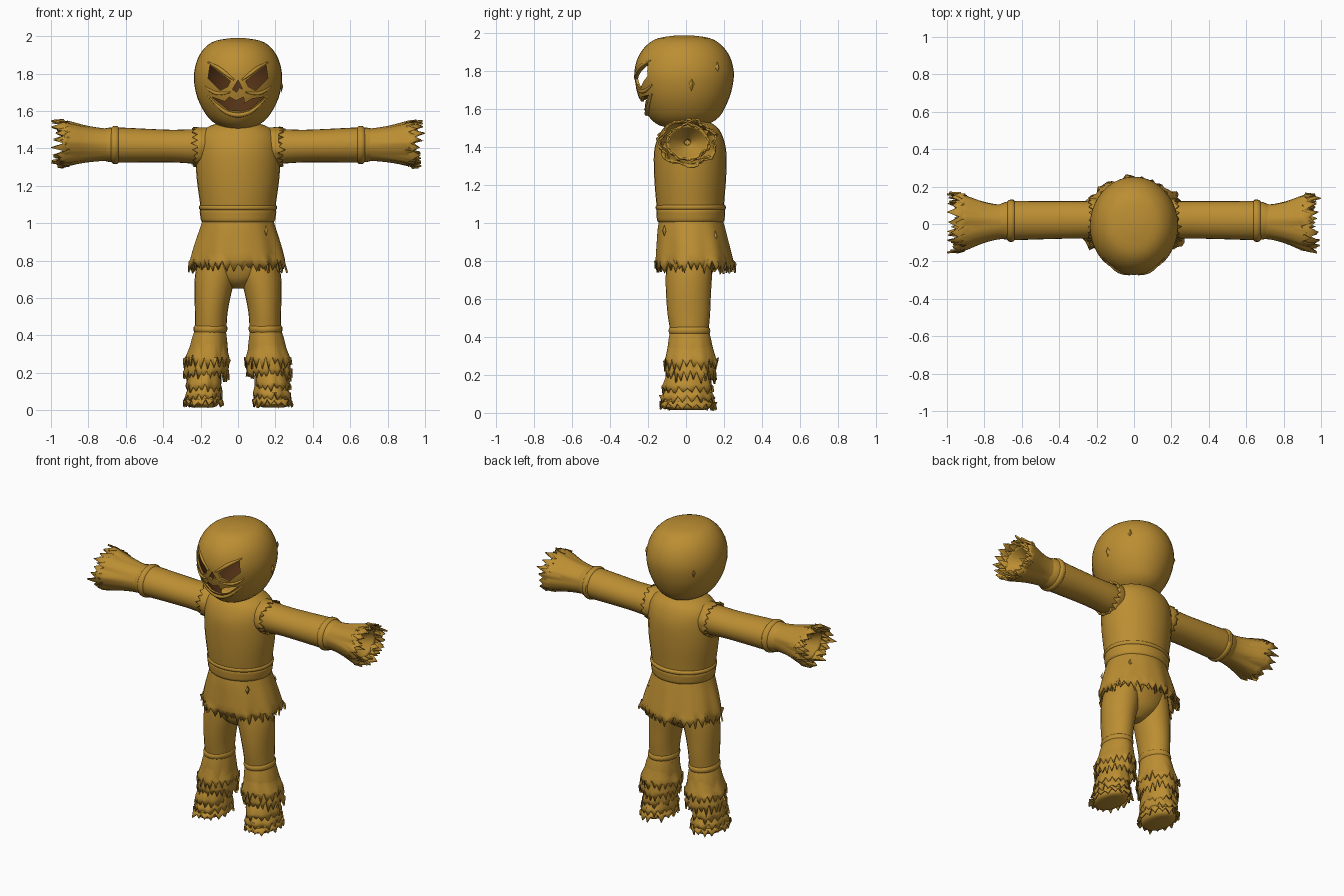
import bpy, bmesh, math, random
from math import sin, cos, pi, radians
from mathutils import Vector

random.seed(7)
cube = bpy.data.objects.get("Cube")
if cube:
    bpy.data.objects.remove(cube, do_unlink=True)


def material(name, rgb):
    m = bpy.data.materials.new(name)
    m.use_nodes = True
    m.diffuse_color = (*rgb, 1)
    m.node_tree.nodes["Principled BSDF"].inputs["Base Color"].default_value = (*rgb, 1)
    return m


STRAW = material("straw burlap", (0.50, 0.27, 0.032))
DARK = material("dark hollow", (0.09, 0.032, 0.008))


def activate(ob):
    bpy.ops.object.select_all(action='DESELECT')
    ob.select_set(True)
    bpy.context.view_layer.objects.active = ob


def make(name, bm, smooth=40):
    bmesh.ops.recalc_face_normals(bm, faces=bm.faces)
    me = bpy.data.meshes.new(name)
    bm.to_mesh(me)
    bm.free()
    ob = bpy.data.objects.new(name, me)
    bpy.context.collection.objects.link(ob)
    me.materials.append(STRAW)
    activate(ob)
    if smooth:
        bpy.ops.object.shade_smooth_by_angle(angle=radians(smooth))
    return ob


def refine(rings, steps):
    """Catmull-Rom interpolation between rings."""
    out = []
    for i in range(len(rings) - 1):
        p0, p1, p2, p3 = (rings[max(0, min(len(rings) - 1, i + k))] for k in (-1, 0, 1, 2))
        for s in range(steps):
            t = s / steps
            out.append([0.5 * (2 * b + (c - a) * t + (2 * a - 5 * b + 4 * c - d) * t * t
                               + (3 * b - a - 3 * c + d) * t ** 3)
                        for a, b, c, d in zip(p0, p1, p2, p3)])
    return out + [list(rings[-1])]


def loft(name, rings, n=32, along_x=0, steps=3, caps=True, fray=0, fold=0, thick=0.01):
    """Tube of rings (pos, c1, c2, r1, r2); fray makes a torn last edge, fold makes pleats."""
    rows = refine(rings, steps)
    phase = random.random() * 6
    bm = bmesh.new()
    grid = []
    for k, (w, c1, c2, r1, r2) in enumerate(rows):
        t = k / (len(rows) - 1)
        row = []
        for i in range(n):
            a = 2 * pi * i / n
            g = 1 + fold * t * (sin(7 * a + phase) + 0.6 * sin(12 * a + 2 * phase)) / 1.6
            pos = w
            if fray and k == len(rows) - 1:
                sign = math.copysign(1, w - rings[0][0])
                pos += sign * fray * (random.uniform(0.35, 1) if i % 2 else -random.uniform(0, 0.6))
                g *= random.uniform(0.93, 1.07)
            u, v = c1 + r1 * g * cos(a), c2 + r2 * g * sin(a)
            co = (along_x * pos, u, v) if along_x else (u, v, pos)
            row.append(bm.verts.new(co))
        grid.append(row)
    for lo, hi in zip(grid, grid[1:]):
        for i in range(n):
            j = (i + 1) % n
            bm.faces.new((lo[i], lo[j], hi[j], hi[i]))
    if caps:
        bm.faces.new(grid[0])
        bm.faces.new(grid[-1])
    ob = make(name, bm)
    if not caps:
        mod = ob.modifiers.new("cloth", 'SOLIDIFY')
        mod.thickness, mod.offset = thick, -1
    return ob


def tube(name, pts, radius):
    """Soft raised ridge, thinning at both ends."""
    cu = bpy.data.curves.new(name, 'CURVE')
    cu.dimensions, cu.bevel_depth, cu.bevel_resolution = '3D', radius, 3
    sp = cu.splines.new('NURBS')
    sp.points.add(len(pts) - 1)
    sp.use_endpoint_u, sp.order_u = True, 3
    for i, (p, q) in enumerate(zip(sp.points, pts)):
        p.co = (*q, 1)
        p.radius = 0.3 + 0.7 * sin(pi * i / (len(pts) - 1))
    cu.materials.append(STRAW)
    bpy.context.collection.objects.link(bpy.data.objects.new(name, cu))


# Hollow carved head
HEAD = [(1.50, 0, -.03, .03, .03), (1.515, 0, -.02, .09, .12), (1.56, 0, -.01, .155, .185),
        (1.64, 0, -.01, .205, .23), (1.72, 0, -.01, .23, .255), (1.80, 0, -.01, .235, .262),
        (1.88, 0, -.01, .215, .24), (1.94, 0, -.01, .175, .195), (1.975, 0, -.01, .12, .135),
        (1.99, 0, -.01, .03, .035)]
head = loft("head", HEAD, n=40)
head.data.materials.append(DARK)
shell = head.modifiers.new("shell", 'SOLIDIFY')
shell.thickness, shell.offset, shell.material_offset = 0.014, -1, 1

EYE = [(.04, 1.76), (.15, 1.845), (.16, 1.775), (.095, 1.71), (.055, 1.73)]
HOLES = [EYE, [(-x, z) for x, z in EYE],
         [(-.03, 1.715), (0, 1.765), (.025, 1.715), (.008, 1.725), (-.008, 1.70)],
         [(-.14, 1.675), (-.07, 1.65), (-.045, 1.675), (-.01, 1.655), (.03, 1.675), (.035, 1.64),
          (.075, 1.665), (.14, 1.675), (.07, 1.615), (.02, 1.60), (-.05, 1.605)]]
for pts in HOLES:
    bm = bmesh.new()
    front, back = ([bm.verts.new((x, y, z)) for x, z in pts] for y in (-.4, -.06))
    bm.faces.new(front)
    bm.faces.new(back)
    for i in range(len(pts)):
        j = (i + 1) % len(pts)
        bm.faces.new((front[i], front[j], back[j], back[i]))
    cutter = make("face_cutter", bm, 0)
    cut = head.modifiers.new("carve", 'BOOLEAN')
    cut.object, cut.operation, cut.solver = cutter, 'DIFFERENCE', 'EXACT'
    activate(head)
    for name in [m.name for m in head.modifiers]:
        bpy.ops.object.modifier_apply(modifier=name)
    bpy.data.objects.remove(cutter, do_unlink=True)


def on_face(x, z, out=0.0):
    rows = refine(HEAD, 8)
    r = min(rows, key=lambda q: abs(q[0] - z))
    return (x, r[2] - r[4] * math.sqrt(max(0, 1 - (x / r[3]) ** 2)) - out, z)


# Lip, cheek and brow ridges
tube("lower_lip", [on_face(x, 1.575 + 4.2 * x * x) for x in (-.16, -.11, -.06, 0, .06, .11, .16)], .014)
for s, side in ((1, "left"), (-1, "right")):
    tube(side + "_brow", [on_face(s * x, z) for x, z in ((.02, 1.765), (.06, 1.795), (.11, 1.835), (.16, 1.86))], .012)
    tube(side + "_cheek", [on_face(s * x, z) for x, z in ((.04, 1.70), (.09, 1.69), (.14, 1.70), (.175, 1.73))], .011)

# Torso, belt and torn skirt
loft("torso", [(.97, 0, .025, .185, .165), (1.04, 0, .025, .195, .172), (1.12, 0, .022, .205, .18),
               (1.25, 0, .022, .222, .19), (1.38, 0, .022, .226, .19), (1.46, 0, .024, .215, .168),
               (1.51, 0, .025, .17, .135), (1.545, 0, .02, .08, .08)])
loft("belt", [(1.00, 0, .025, .178, .16), (1.012, 0, .025, .196, .176), (1.04, 0, .025, .202, .18),
              (1.068, 0, .025, .204, .181), (1.082, 0, .025, .190, .17)])
loft("belt_fold", [(1.065, 0, .025, .192, .17), (1.075, 0, .025, .207, .184),
                   (1.09, 0, .025, .208, .184), (1.10, 0, .025, .195, .17)])
loft("skirt", [(1.03, 0, .025, .185, .165), (.97, 0, .028, .203, .178), (.88, 0, .035, .232, .192),
               (.78, 0, .043, .258, .207)], n=80, caps=False, fray=.045, fold=.035)
loft("under_skirt", [(1.0, 0, .025, .18, .16), (.9, 0, .03, .215, .178),
                     (.785, 0, .04, .237, .19)], n=64, caps=False, fray=.055, fold=.03)
loft("hips", [(.65, 0, .02, .03, .04), (.69, 0, .02, .11, .095), (.76, 0, .022, .19, .125),
              (.90, 0, .025, .195, .155), (1.0, 0, .025, .18, .16)])

for s, side in ((1, "left"), (-1, "right")):
    # Leg, flared cuff and straw foot
    loft(side + "_leg", [(.30, s * .145, .02, .07, .09), (.42, s * .146, .018, .083, .10),
                         (.52, s * .143, .015, .087, .112), (.62, s * .135, .013, .098, .118),
                         (.72, s * .122, .015, .108, .122), (.82, s * .11, .02, .10, .12)], n=24)
    loft(side + "_knee_band", [(.405, s * .148, .018, .07, .09), (.42, s * .148, .018, .088, .108),
                               (.445, s * .147, .018, .09, .108), (.46, s * .146, .018, .075, .09)], n=24, steps=2)
    loft(side + "_trouser_cuff", [(.44, s * .147, .018, .08, .10), (.38, s * .153, .02, .094, .113),
                                  (.29, s * .16, .022, .108, .124), (.20, s * .168, .024, .118, .134)],
         n=48, caps=False, fray=.05, fold=.04)
    loft(side + "_cuff_tatters", [(.40, s * .15, .02, .088, .105), (.33, s * .158, .022, .102, .122),
                                  (.265, s * .164, .024, .123, .137)], n=44, caps=False, fray=.05, fold=.05)
    loft(side + "_foot", [(.015, s * .19, .005, .055, .085), (.03, s * .19, .005, .085, .125),
                          (.09, s * .182, .008, .088, .125), (.17, s * .17, .015, .078, .105),
                          (.24, s * .16, .02, .07, .09)], n=24)
    for k, (top, low, r) in enumerate(((.24, .125, .094), (.17, .075, .102), (.10, .045, .108))):
        loft(f"{side}_foot_straw_{k + 1}",
             [(top, s * .172, .015, .07, .095), ((top + low) / 2, s * .177, .01, .088, .118),
              (low, s * .185, .007, r, r + .038)], n=34, steps=2, caps=False, fray=.033, fold=.07)

    # Arm, shoulder tatters and wrist band
    loft(side + "_arm", [(.12, .022, 1.41, .08, .085), (.22, .022, 1.41, .098, .092),
                         (.35, .022, 1.412, .1, .087), (.5, .02, 1.415, .102, .09),
                         (.66, .018, 1.418, .104, .094), (.72, .015, 1.42, .09, .085)], n=28, along_x=s)
    loft(side + "_shoulder_tatters", [(.13, .022, 1.41, .095, .1), (.19, .022, 1.41, .112, .102),
                                      (.225, .022, 1.41, .113, .104)],
         n=36, along_x=s, caps=False, fray=.03, fold=.03)
    loft(side + "_wrist_band", [(.635, .018, 1.418, .098, .088), (.645, .018, 1.418, .112, .101),
                                (.67, .017, 1.418, .111, .1), (.685, .016, 1.418, .09, .08)],
         n=28, along_x=s, steps=2)
    # Straw hand, layered around a sunken middle
    loft(side + "_glove", [(.65, .016, 1.418, .094, .085), (.73, .012, 1.42, .094, .088),
                           (.81, .01, 1.422, .112, .098), (.88, .008, 1.424, .137, .112),
                           (.92, .008, 1.425, .15, .12)], n=44, along_x=s, caps=False, fray=.05, fold=.07)
    loft(side + "_hand_straw_outer", [(.75, .012, 1.42, .085, .08), (.86, .01, 1.423, .128, .106),
                                      (.945, .008, 1.425, .158, .124)],
         n=36, along_x=s, caps=False, fray=.055, fold=.08)
    loft(side + "_hand_straw_inner", [(.75, .012, 1.42, .07, .065), (.85, .01, 1.423, .095, .085),
                                      (.93, .008, 1.425, .118, .098)],
         n=32, along_x=s, caps=False, fray=.065, fold=.1)
    loft(side + "_palm_hollow", [(.92, .008, 1.425, .115, .095), (.87, .008, 1.425, .07, .06),
                                 (.82, .008, 1.425, .02, .02)], n=24, along_x=s, caps=False)


# Small torn flaps in the cloth
def flap(name, x, y, z, length):
    bm = bmesh.new()
    out = Vector((x, y, 0)).normalized()
    across = out.cross(Vector((0, 0, 1)))
    base = Vector((x, y, z))
    pts = [base + Vector((0, 0, length)), base + across * length * .45,
           base - Vector((0, 0, length)), base - across * length * .45]
    rim = [bm.verts.new(p) for p in pts]
    tip = bm.verts.new(base + out * .012)
    for i in range(4):
        bm.faces.new((rim[i], rim[(i + 1) % 4], tip))
    make(name, bm, 0)


for k, (x, y, z, size) in enumerate(((.15, -.115, .96, .03), (.16, .155, .93, .03), (.23, .03, 1.73, .035),
                                     (.17, .165, 1.82, .03), (-.17, .165, 1.76, .03))):
    flap(f"torn_flap_{k + 1}", x, y, z, size)
